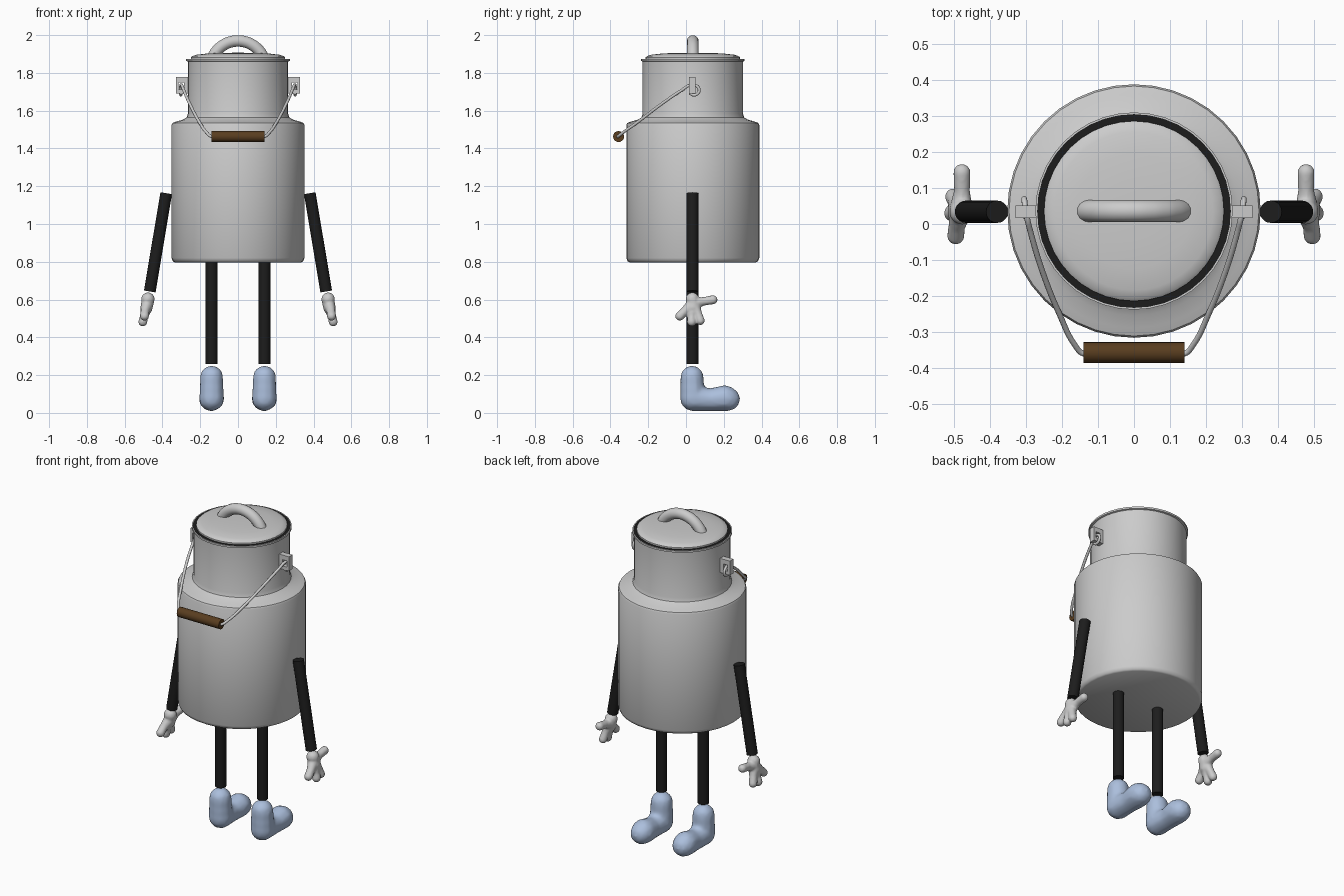
import bpy, bmesh, math
from mathutils import Vector, Matrix

if "Cube" in bpy.data.objects:
    bpy.data.objects.remove(bpy.data.objects["Cube"])

CY = 0.036  # the can's axis sits slightly behind the origin


def material(name, rgb):
    m = bpy.data.materials.new(name)
    m.diffuse_color = (*rgb, 1)
    m.use_nodes = True
    m.node_tree.nodes["Principled BSDF"].inputs["Base Color"].default_value = m.diffuse_color
    return m


STEEL = material("light grey", (0.60, 0.60, 0.60))
BLACK = material("black", (0.012, 0.012, 0.012))
BROWN = material("brown wood", (0.10, 0.047, 0.014))
BLUE = material("pale blue", (0.41, 0.52, 0.72))


def make(name, bm, mat, angle=40):
    bmesh.ops.recalc_face_normals(bm, faces=bm.faces)
    me = bpy.data.meshes.new(name)
    bm.to_mesh(me)
    bm.free()
    me.materials.append(mat)
    ob = bpy.data.objects.new(name, me)
    bpy.context.collection.objects.link(ob)
    bpy.ops.object.select_all(action='DESELECT')
    ob.select_set(True)
    bpy.context.view_layer.objects.active = ob
    bpy.ops.object.shade_smooth_by_angle(angle=math.radians(angle))
    return ob


def lathe(name, profile, mat, steps=40, closed=False):
    """Revolve an (r, z) profile around the can's axis."""
    bm = bmesh.new()
    vs = [bm.verts.new((r, CY, z)) for r, z in profile]
    edges = [bm.edges.new(p) for p in zip(vs, vs[1:])]
    if closed:
        edges.append(bm.edges.new((vs[-1], vs[0])))
    bmesh.ops.spin(bm, geom=vs + edges, cent=(0, CY, 0), axis=(0, 0, 1),
                   angle=math.tau, steps=steps)
    bmesh.ops.remove_doubles(bm, verts=bm.verts, dist=0.0005)
    return make(name, bm, mat)


def rod(name, a, b, r, mat, sides=20):
    a, b = Vector(a), Vector(b)
    bm = bmesh.new()
    rot = (b - a).to_track_quat('Z', 'Y').to_matrix().to_4x4()
    bmesh.ops.create_cone(bm, cap_ends=True, segments=sides, radius1=r, radius2=r,
                          depth=(b - a).length,
                          matrix=Matrix.Translation((a + b) / 2) @ rot)
    return make(name, bm, mat)


def tube(name, points, r, mat, res=6):
    """Smooth round wire through the points."""
    cu = bpy.data.curves.new(name, 'CURVE')
    cu.dimensions = '3D'
    cu.bevel_depth, cu.bevel_resolution = r, 3
    cu.resolution_u, cu.use_fill_caps = res, True
    sp = cu.splines.new('BEZIER')
    sp.bezier_points.add(len(points) - 1)
    for bp, p in zip(sp.bezier_points, points):
        bp.co = p
        bp.handle_left_type = bp.handle_right_type = 'AUTO'
    cu.materials.append(mat)
    ob = bpy.data.objects.new(name, cu)
    bpy.context.collection.objects.link(ob)
    return ob


def soft(name, chains, mat, voxel, smooth):
    """Blend chains of (x, y, z, radius) balls into one rounded form."""
    bm = bmesh.new()
    for chain in chains:
        for p, q in zip(chain, chain[1:]):
            for i in range(9):
                v = Vector(p).lerp(Vector(q), i / 8)
                bmesh.ops.create_icosphere(bm, subdivisions=2, radius=v[3],
                                           matrix=Matrix.Translation(v[:3]))
    ob = make(name, bm, mat, 180)
    rm = ob.modifiers.new("blend", 'REMESH')
    rm.mode, rm.voxel_size, rm.use_smooth_shade = 'VOXEL', voxel, True
    sm = ob.modifiers.new("soften", 'SMOOTH')
    sm.factor, sm.iterations = 0.5, smooth
    return ob


# Can body: rounded foot edge, shoulder, neck and rim
lathe("can_body", [(0, 0.797), (0.335, 0.797), (0.345, 0.803), (0.352, 0.82),
                   (0.352, 1.525), (0.347, 1.535), (0.325, 1.543), (0.29, 1.553),
                   (0.272, 1.564), (0.265, 1.585), (0.265, 1.86), (0.274, 1.863),
                   (0.274, 1.874), (0.269, 1.874), (0.269, 1.868), (0, 1.868)], STEEL)

# Dark seal between rim and lid
lathe("lid_seal", [(0.269, 1.866), (0.269, 1.873), (0.245, 1.873), (0.245, 1.866)],
      BLACK, closed=True)

# Lid with a shallow dome
lathe("lid", [(0, 1.868), (0.25, 1.868), (0.25, 1.882), (0.242, 1.889), (0.22, 1.896),
              (0.16, 1.903), (0.08, 1.906), (0, 1.907)], STEEL)

# Arched lid handle
arch = [(0.147 * math.sin(t), CY, 1.822 + 0.147 * math.cos(t))
        for t in [math.radians(a) for a in range(-75, 76, 15)]]
tube("lid_handle", arch, 0.031, STEEL).data.bevel_resolution = 5

# Wooden carrying grip
rod("grip", (-0.14, -0.357, 1.463), (0.14, -0.357, 1.463), 0.029, BROWN)

for s, side in ((-1, "left"), (1, "right")):
    # Ear bracket: a small plate with a square eye
    bm = bmesh.new()
    for x, z, w, h in ((0.272, 1.735, 0.03, 0.086), (0.322, 1.735, 0.014, 0.086),
                       (0.301, 1.764, 0.03, 0.028), (0.301, 1.702, 0.03, 0.02)):
        bmesh.ops.create_cube(bm, size=1, matrix=Matrix.Translation((s * x, CY - 0.002, z))
                              @ Matrix.Diagonal((w, 0.034, h, 1)))
    make(side + "_ear", bm, STEEL)

    # Bail wire ending in a hooked loop through the ear
    path = [(0.10, -0.357, 1.463), (0.14, -0.36, 1.463), (0.165, -0.335, 1.483),
            (0.205, -0.255, 1.54), (0.255, -0.13, 1.635), (0.288, -0.02, 1.71),
            (0.298, 0.022, 1.735), (0.303, 0.055, 1.732), (0.305, 0.07, 1.71),
            (0.304, 0.06, 1.689), (0.302, 0.038, 1.683), (0.302, 0.018, 1.695)]
    tube(side + "_bail_wire", [(s * x, y, z) for x, y, z in path], 0.008, STEEL)

    # Limbs
    rod(side + "_arm", (s * 0.38, CY - 0.002, 1.163), (s * 0.467, CY - 0.002, 0.643),
        0.031, BLACK)
    rod(side + "_leg", (s * 0.14, CY - 0.002, 0.26), (s * 0.14, CY - 0.002, 0.80),
        0.031, BLACK)

    # Gloved hand: palm, three fingers and a thumb
    palm = (s * 0.48, 0.038, 0.578, 0.034)
    soft(side + "_hand", [
        [(s * 0.477, 0.034, 0.602, 0.037), palm, (s * 0.485, 0.035, 0.555, 0.034)],
        [palm, (s * 0.492, -0.005, 0.54, 0.024), (s * 0.495, -0.033, 0.512, 0.025)],
        [palm, (s * 0.497, 0.03, 0.51, 0.023), (s * 0.504, 0.03, 0.482, 0.025)],
        [palm, (s * 0.495, 0.063, 0.525, 0.023), (s * 0.502, 0.076, 0.488, 0.024)],
        [palm, (s * 0.478, 0.09, 0.59, 0.023), (s * 0.478, 0.143, 0.599, 0.025)],
    ], STEEL, 0.006, 4)

    # Rounded boot
    soft(side + "_boot", [
        [(s * 0.14, 0.032, 0.189, 0.063), (s * 0.14, 0.035, 0.076, 0.068)],
        [(s * 0.14, 0.035, 0.076, 0.068), (s * 0.14, 0.13, 0.07, 0.061),
         (s * 0.14, 0.205, 0.078, 0.07), (s * 0.14, 0.224, 0.073, 0.064)],
    ], BLUE, 0.011, 5)
